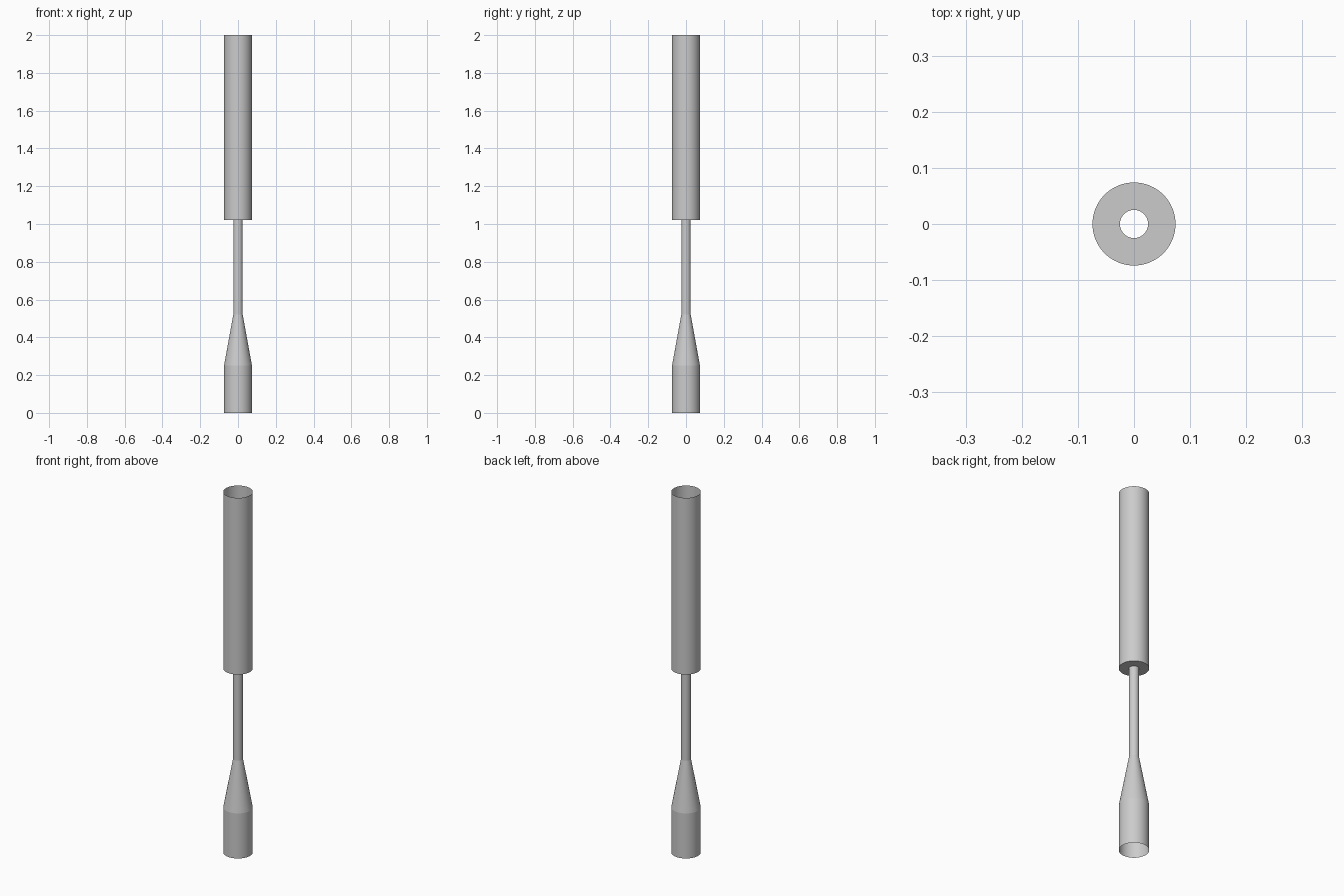
import bpy, bmesh, math

if "Cube" in bpy.data.objects:
    bpy.data.objects.remove(bpy.data.objects["Cube"])

SEGMENTS = 64
WIDE, NARROW = 0.074, 0.025

grey = bpy.data.materials.new("light_grey")
grey.diffuse_color = (0.6, 0.6, 0.6, 1)
grey.use_nodes = True
grey.node_tree.nodes["Principled BSDF"].inputs["Base Color"].default_value = grey.diffuse_color


def revolve(name, profile):
    """Spin an open (radius, z) profile, listed bottom to top, into a shell."""
    bm = bmesh.new()
    rings = []
    for r, z in profile:
        angles = [2 * math.pi * i / SEGMENTS for i in range(SEGMENTS)]
        rings.append([bm.verts.new((r * math.cos(a), r * math.sin(a), z)) for a in angles])
    for low, high in zip(rings, rings[1:]):
        for i in range(SEGMENTS):
            j = (i + 1) % SEGMENTS
            bm.faces.new((low[i], low[j], high[j], high[i]))
    mesh = bpy.data.meshes.new(name)
    bm.to_mesh(mesh)
    bm.free()
    mesh.materials.append(grey)
    obj = bpy.data.objects.new(name, mesh)
    bpy.context.collection.objects.link(obj)
    bpy.ops.object.select_all(action='DESELECT')
    obj.select_set(True)
    bpy.context.view_layer.objects.active = obj
    bpy.ops.object.shade_smooth_by_angle(angle=math.radians(8))
    return obj


# Open-ended lower sleeve, tapering into the neck
revolve("lower_sleeve", [(WIDE, 0), (WIDE, 0.25), (NARROW, 0.52)])
# Thin connecting pipe
revolve("neck_pipe", [(NARROW, 0.52), (NARROW, 1.02)])
# Open-topped upper sleeve with a flat ring-shaped floor
revolve("upper_sleeve", [(NARROW, 1.02), (WIDE, 1.02), (WIDE, 2.0)])
